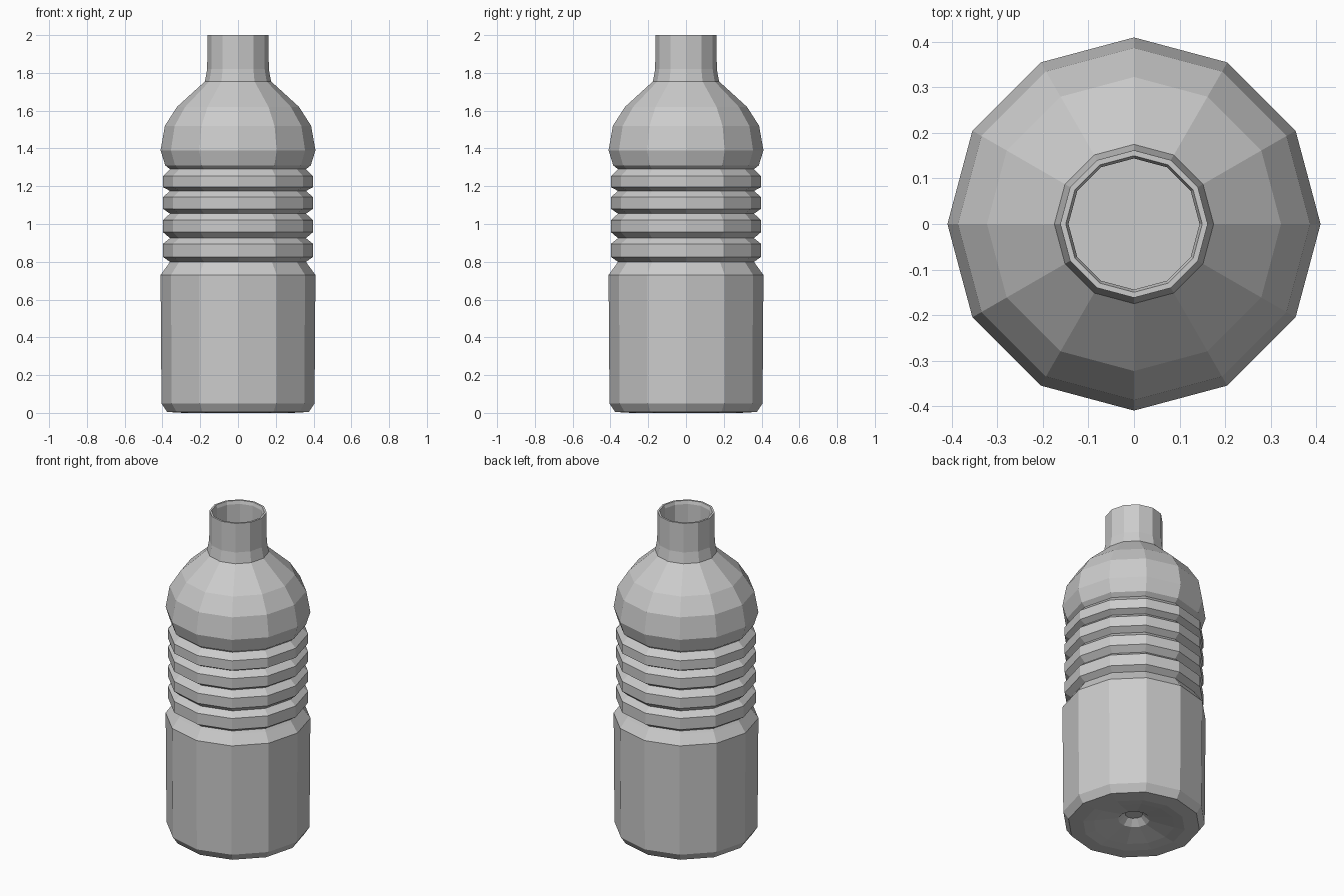
import bpy, bmesh
from math import cos, sin, tau

if "Cube" in bpy.data.objects:
    bpy.data.objects.remove(bpy.data.objects["Cube"])

SIDES = 12


def lathe(name, profile):
    """Revolve (radius, z) points into a flat-shaded solid with closed ends."""
    bm = bmesh.new()
    rings = [[bm.verts.new((r * cos(tau * i / SIDES), r * sin(tau * i / SIDES), z))
              for i in range(SIDES)] for r, z in profile]
    for a, b in zip(rings, rings[1:]):
        for i in range(SIDES):
            j = (i + 1) % SIDES
            bm.faces.new((a[i], a[j], b[j], b[i]))
    bm.faces.new(rings[0][::-1])
    bm.faces.new(rings[-1])
    bmesh.ops.recalc_face_normals(bm, faces=bm.faces)
    mesh = bpy.data.meshes.new(name)
    bm.to_mesh(mesh)
    bm.free()
    obj = bpy.data.objects.new(name, mesh)
    bpy.context.collection.objects.link(obj)
    return obj


# Dimpled base and straight lower body
profile = [(0.05, 0.075), (0.09, 0.04), (0.23, 0.01), (0.29, 0.0), (0.375, 0.005),
           (0.405, 0.05), (0.41, 0.73), (0.37, 0.785), (0.36, 0.80)]

# Four grip ribs, each followed by a groove
for low, high, groove in [(0.825, 0.895, 0.925), (0.957, 1.02, 1.055),
                          (1.08, 1.143, 1.175), (1.195, 1.254, 1.29)]:
    profile += [(0.397, low), (0.397, high), (0.36, groove)]

# Domed shoulder and neck
profile += [(0.385, 1.31), (0.41, 1.39), (0.387, 1.52), (0.323, 1.62),
            (0.175, 1.755), (0.163, 1.82), (0.162, 2.0)]

# Rim and recessed mouth
profile += [(0.15, 2.0), (0.144, 1.98), (0.144, 1.76)]

lathe("bottle", profile)
